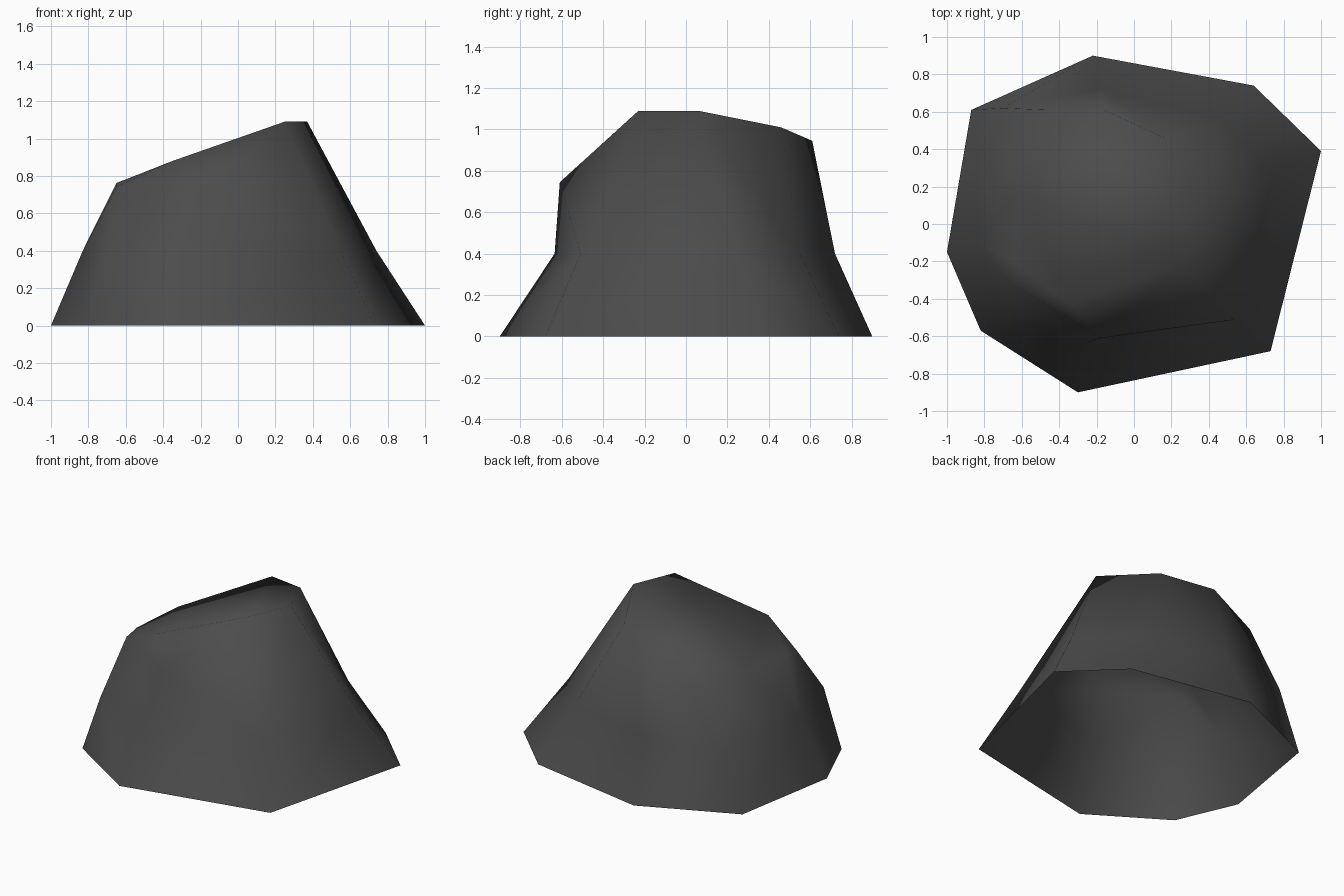
import bpy, bmesh

if "Cube" in bpy.data.objects:
    bpy.data.objects.remove(bpy.data.objects["Cube"])

# one dark stone colour
stone = bpy.data.materials.new("dark_grey_stone")
stone.diffuse_color = (0.072, 0.072, 0.072, 1)
stone.use_nodes = True
stone.node_tree.nodes["Principled BSDF"].inputs["Base Color"].default_value = stone.diffuse_color

# cross-sections, counter-clockwise from the left side
foot = [(-1, -.15), (-.82, -.57), (-.3, -.9), (.73, -.68),
        (1, .39), (.64, .74), (-.22, .9), (-.87, .61)]
waist = [(-.83, -.1), (-.68, -.57), (-.25, -.635), (.55, -.51),
         (.74, .25), (.48, .55), (-.18, .72), (-.7, .62)]
shoulder = [(-.6, .18, .775), (-.65, -.32, .74), (-.18, -.61, .745), (.25, -.23, 1.09),
            (.37, .06, 1.09), (.165, .46, 1.01), (-.16, .61, .945), (-.46, .61, .76)]
ridge = [(-.65, -.2, .762), (-.35, -.42, .88)]

bm = bmesh.new()


def ring(points):
    return [bm.verts.new(p) for p in points]


F = ring([(x, y, 0) for x, y in foot])
W = ring([(x, y, .4) for x, y in waist])
S = ring(shoulder)
R = ring(ridge)

# walls (the underside is open)
for low, high in ((F, W), (W, S)):
    for i in range(8):
        j = (i + 1) % 8
        if high is S and i == 0:
            # the left wall meets the extra ridge corner
            bm.faces.new((W[0], W[1], S[1], R[0]))
            bm.faces.new((W[0], R[0], S[0]))
        else:
            bm.faces.new((low[i], low[j], high[j], high[i]))

# bevelled front shoulder and sloping top
for face in ((R[0], S[1], S[2], R[1]), (R[1], S[2], S[3]),
             (R[0], R[1], S[0]), (R[1], S[3], S[6], S[0]),
             (S[3], S[4], S[5]), (S[3], S[5], S[6]), (S[0], S[6], S[7])):
    bm.faces.new(face)

bmesh.ops.triangulate(bm, faces=[f for f in bm.faces if len(f.verts) > 3])
bmesh.ops.recalc_face_normals(bm, faces=bm.faces)
for f in bm.faces:
    f.smooth = True

mesh = bpy.data.meshes.new("rock")
bm.to_mesh(mesh)
bm.free()
mesh.materials.append(stone)
rock = bpy.data.objects.new("rock", mesh)
bpy.context.collection.objects.link(rock)
